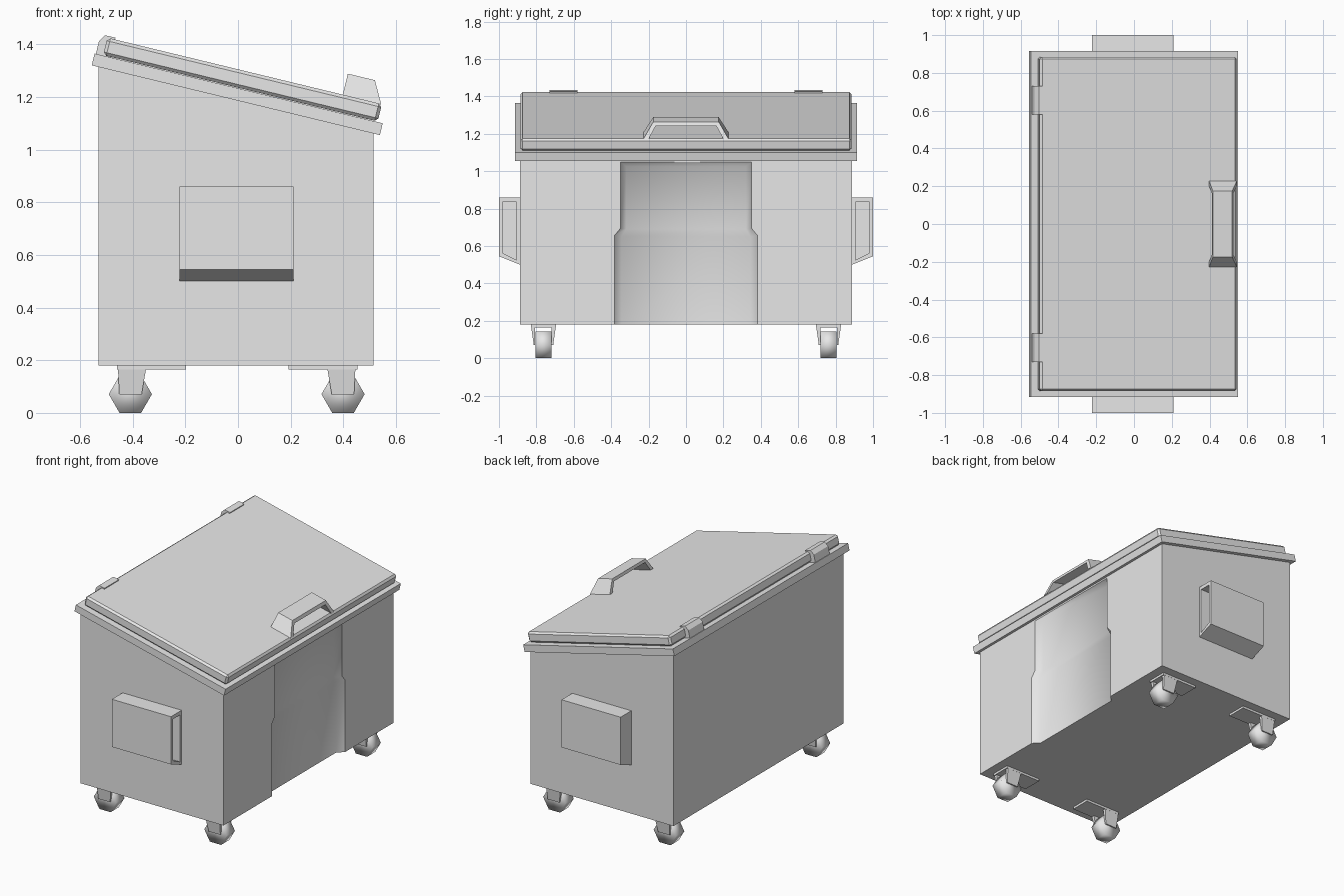
import bpy, bmesh, math
from mathutils import Matrix

if "Cube" in bpy.data.objects:
    bpy.data.objects.remove(bpy.data.objects["Cube"], do_unlink=True)

grey = bpy.data.materials.new("plain_grey")
grey.use_nodes = True
GREY = (0.8, 0.8, 0.8, 1)
grey.diffuse_color = GREY
grey.node_tree.nodes["Principled BSDF"].inputs["Base Color"].default_value = GREY

# Sloping frame shared by the rim, lid, hinges and handle
TILT = Matrix.Translation((0.0025, 0, 1.2325)) @ Matrix.Rotation(math.atan(0.242), 4, 'Y')


def finish(name, bm, matrix=None, bevel=0):
    bmesh.ops.recalc_face_normals(bm, faces=bm.faces)
    mesh = bpy.data.meshes.new(name)
    bm.to_mesh(mesh)
    bm.free()
    mesh.materials.append(grey)
    obj = bpy.data.objects.new(name, mesh)
    bpy.context.collection.objects.link(obj)
    if matrix:
        obj.matrix_world = matrix
    if bevel:
        mod = obj.modifiers.new("edge_bevel", 'BEVEL')
        mod.width = bevel
        mod.segments = 1
    return obj


def loft(name, rings, matrix=None, smooth=False, bevel=0):
    """Skin a chain of equal rings and cap both ends."""
    bm = bmesh.new()
    loops = [[bm.verts.new(p) for p in ring] for ring in rings]
    for a, b in zip(loops, loops[1:]):
        for i in range(len(a)):
            j = (i + 1) % len(a)
            bm.faces.new((a[i], a[j], b[j], b[i]))
    bm.faces.new(loops[0])
    bm.faces.new(loops[-1])
    for f in bm.faces:
        f.smooth = smooth
    return finish(name, bm, matrix, bevel)


def box(name, x, y, z, matrix=None, bevel=0):
    rings = [[(x[0], y[0], h), (x[1], y[0], h), (x[1], y[1], h), (x[0], y[1], h)] for h in z]
    return loft(name, rings, matrix, bevel=bevel)


def mirrored(half):
    """Complete a half outline across y = 0."""
    return [(-y, z) for y, z in half] + [(y, z) for y, z in reversed(half)]


# Bin body with a shallow stepped recess in its +x wall
X0, X1, W, BASE = -0.53, 0.515, 0.888, 0.18
bm = bmesh.new()
rim = [bm.verts.new((X1, y, z)) for y, z in
       mirrored([(0.383, BASE), (0.383, 0.655), (0.35, 0.695), (0.35, 1.05)])]
inner = [bm.verts.new((X1 - 0.04, y, z)) for y, z in
         mirrored([(0.345, BASE), (0.345, 0.65), (0.32, 0.69), (0.32, 1.025)])]
fl, fr, tr, tl = [bm.verts.new((X1, y, z)) for y, z in
                  ((-W, BASE), (W, BASE), (W, 1.075), (-W, 1.075))]
bl, br, ur, ul = [bm.verts.new((X0, y, z)) for y, z in
                  ((-W, BASE), (W, BASE), (W, 1.328), (-W, 1.328))]
bm.faces.new([fl] + rim + [fr, tr, tl])
bm.faces.new((bl, br, ur, ul))
bm.faces.new((fl, bl, ul, tl))
bm.faces.new((fr, br, ur, tr))
bm.faces.new((tl, tr, ur, ul))
bm.faces.new([fl, rim[0], inner[0], inner[-1], rim[-1], fr, br, bl])
recess = [bm.faces.new((rim[i], rim[i + 1], inner[i + 1], inner[i])) for i in range(7)]
recess += [bm.faces.new((inner[i], inner[i + 1], inner[6 - i], inner[7 - i])) for i in range(3)]
for f in recess:
    f.smooth = True
for e in bm.edges:
    e.smooth = all(f.smooth for f in e.link_faces)
finish("bin_body", bm)

# Sloping rim and lid
box("top_rim", (-0.563, 0.563), (-0.915, 0.915), (-0.046, 0), TILT)
box("lid", (-0.53, 0.543), (-0.885, 0.885), (0.002, 0.07), TILT, bevel=0.012)

# Lid handle: an arch with a sloping outer side
arch = mirrored([(0.228, 0.068), (0.175, 0.152)])
hole = mirrored([(0.2, 0.068), (0.162, 0.132)])
outline = arch + hole[::-1]
loft("lid_handle", [[(0.39, y, h) for y, h in outline],
                    [(0.541 - (h - 0.068) * 0.54, y, h) for y, h in outline]], TILT)

for side, label in ((1, "left"), (-1, "right")):
    # Hinges over the back edge of the lid
    hinge = [(-0.558, 0), (-0.558, 0.05), (-0.54, 0.077), (-0.5, 0.077), (-0.5, 0)]
    loft(label + "_hinge", [[(u, side * y, h) for u, h in hinge] for y in (0.58, 0.73)], TILT)

    # Lifting pocket, open towards +x
    shell = [(0.88, 0.497), (0.88, 0.86), (1.0, 0.86), (1.0, 0.545)]
    bore = [(0.905, 0.525), (0.905, 0.836), (0.98, 0.836), (0.98, 0.562)]
    chain = ((-0.222, shell), (0.21, shell), (0.21, bore), (-0.2, bore))
    loft(label + "_lift_pocket", [[(x, side * y, z) for y, z in ring] for x, ring in chain])

    # Casters at both ends of this side
    for end, where in ((1, "front"), (-1, "back")):
        name = where + "_" + label
        cx, cy = end * 0.404 - 0.005, side * 0.762
        box(name + "_caster_plate", sorted((end * 0.195 - 0.003, end * 0.456 - 0.003)),
            (cy - 0.066, cy + 0.066), (0.165, 0.182))
        hexagon = [(math.cos(k * math.pi / 3), math.sin(k * math.pi / 3)) for k in range(6)]
        loft(name + "_wheel", [[(cx + 0.082 * c, y, 0.071 + 0.082 * s) for c, s in hexagon]
                               for y in (cy - 0.043, cy + 0.043)], smooth=True)
        for s in (1, -1):
            cheek = [(-0.06, 0.17, 0.066), (0.047, 0.17, 0.066),
                     (0.042, 0.07, 0.052), (-0.043, 0.07, 0.052)]
            loft(name + "_fork_" + ("outer" if s == side else "inner"),
                 [[(cx + end * x, cy + s * 0.044, z) for x, z, y in cheek],
                  [(cx + end * x, cy + s * y, z) for x, z, y in cheek]])
